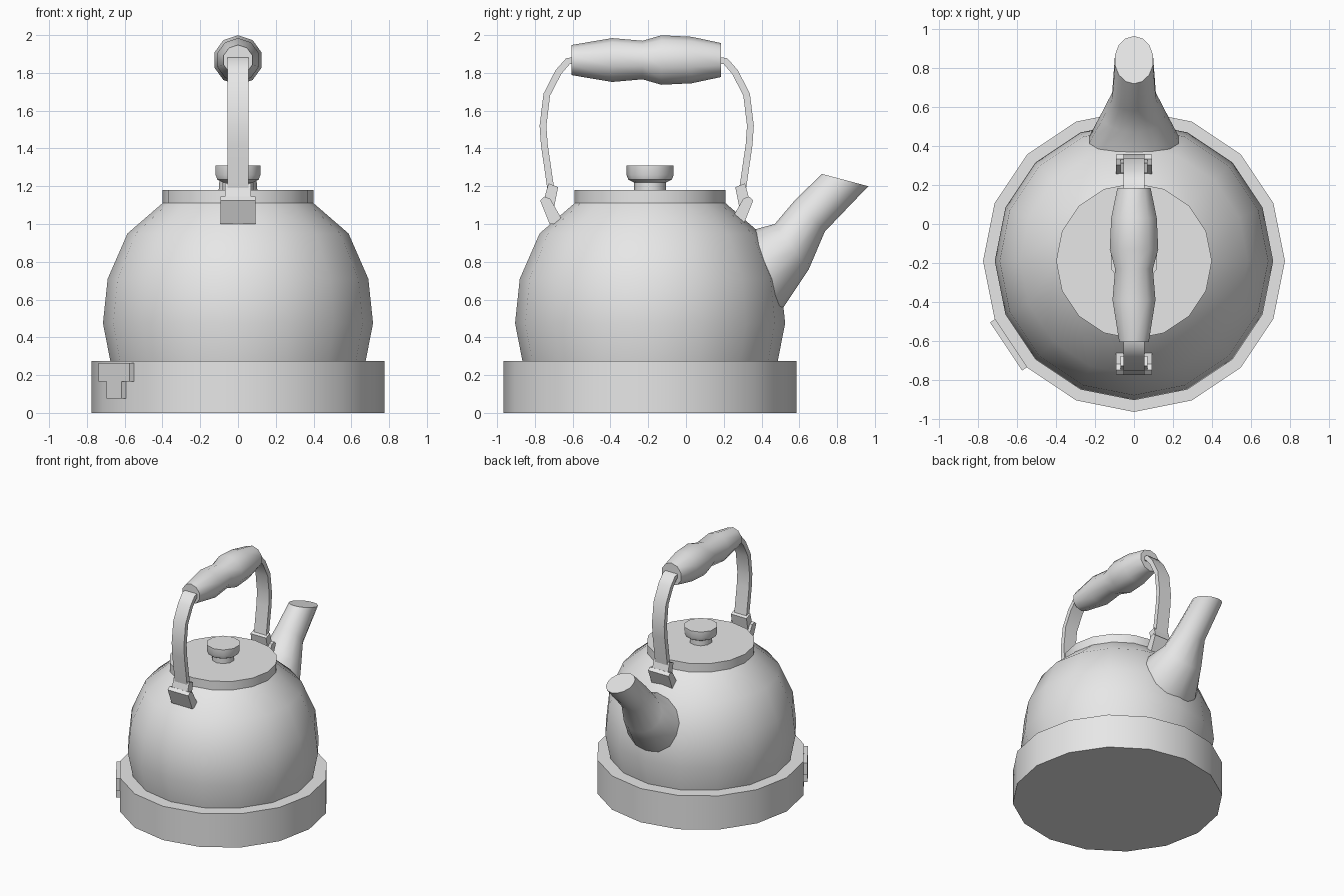
import bpy, bmesh
from math import sin, cos, pi, radians
from mathutils import Vector

cube = bpy.data.objects.get("Cube")
if cube:
    bpy.data.objects.remove(cube, do_unlink=True)

grey = bpy.data.materials.new("plain grey")
grey.use_nodes = True
colour = (0.8, 0.8, 0.8, 1)
grey.diffuse_color = colour
grey.node_tree.nodes["Principled BSDF"].inputs["Base Color"].default_value = colour

AXIS_Y = -0.19      # centre of the body
HANDLE_Y = -0.208   # mirror plane of the handle


def loft(name, rings):
    """Skin a list of equal-length point rings and cap both ends."""
    bm = bmesh.new()
    loops = [[bm.verts.new(p) for p in ring] for ring in rings]
    n = len(loops[0])
    for a, b in zip(loops, loops[1:]):
        for i in range(n):
            j = (i + 1) % n
            bm.faces.new((a[i], a[j], b[j], b[i]))
    bm.faces.new(loops[0])
    bm.faces.new(loops[-1])
    bmesh.ops.recalc_face_normals(bm, faces=bm.faces)
    mesh = bpy.data.meshes.new(name)
    bm.to_mesh(mesh)
    bm.free()
    mesh.materials.append(grey)
    obj = bpy.data.objects.new(name, mesh)
    bpy.context.collection.objects.link(obj)
    bpy.ops.object.select_all(action="DESELECT")
    obj.select_set(True)
    bpy.context.view_layer.objects.active = obj
    bpy.ops.object.shade_smooth_by_angle(angle=radians(40))
    return obj


def ellipse(centre, u, v, sides):
    return [centre + u * cos(2 * pi * i / sides) + v * sin(2 * pi * i / sides)
            for i in range(sides)]


def lathe(name, profile, sides):
    """Turn (radius, height) pairs about the body axis."""
    loft(name, [ellipse(Vector((0, AXIS_Y, z)), Vector((0, r, 0)),
                        Vector((r, 0, 0)), sides) for r, z in profile])


def side_prism(name, outline, half_width):
    """Extrude a (y, z) outline across x."""
    loft(name, [[(x, y, z) for y, z in outline] for x in (-half_width, half_width)])


# Base, body and lid knob
lathe("base", [(0.775, 0), (0.775, 0.275)], 16)
lathe("body", [(0.675, 0.27), (0.715, 0.475), (0.69, 0.71), (0.585, 0.95),
               (0.4, 1.11), (0.4, 1.18)], 16)
lathe("lid_knob", [(0.085, 1.17), (0.085, 1.22), (0.115, 1.235),
                   (0.125, 1.26), (0.125, 1.31)], 10)

# Spout: upper edge, lower edge and half width of each section
sections = [((0.28, 0.92), (0.43, 0.5), 0.24), ((0.36, 0.97), (0.51, 0.55), 0.235),
            ((0.47, 1.0), (0.65, 0.76), 0.165), ((0.58, 1.13), (0.735, 0.96), 0.115),
            ((0.72, 1.265), (0.965, 1.2), 0.1)]
rings = []
for top, bottom, width in sections:
    a, b = Vector((0, *top)), Vector((0, *bottom))
    rings.append(ellipse((a + b) / 2, (a - b) / 2, Vector((width, 0, 0)), 14))
loft("spout", rings)

# Handle grip
grip = [(-0.605, 0.08), (-0.39, 0.116), (-0.23, 0.102), (-0.13, 0.131),
        (0.03, 0.123), (0.185, 0.09)]
loft("handle_grip", [ellipse(Vector((0, y, 1.868)), Vector((0, 0, r)),
                             Vector((r, 0, 0)), 10) for y, r in grip])

# Handle strips, clasps and mounts, mirrored front to back
strip = [(-0.58, 1.868), (-0.625, 1.862), (-0.675, 1.805), (-0.737, 1.685),
         (-0.757, 1.52), (-0.75, 1.42), (-0.715, 1.18)]
clasp = [(-0.728, 1.215), (-0.677, 1.195), (-0.7, 1.08), (-0.76, 1.1)]
mount = [(-0.772, 1.125), (-0.75, 1.145), (-0.72, 1.135), (-0.66, 1.03), (-0.7, 1.0), (-0.722, 1.0)]
for side, sign in (("front", 1), ("back", -1)):
    def flip(points):
        return [(HANDLE_Y + sign * (y - HANDLE_Y), z) for y, z in points]
    path = [Vector((0, y, z)) for y, z in flip(strip)]
    rings = []
    for i, p in enumerate(path):
        along = path[min(i + 1, len(path) - 1)] - path[max(i - 1, 0)]
        across = along.normalized().cross(Vector((1, 0, 0))) * 0.018
        wide = Vector((0.055, 0, 0))
        rings.append([p - wide - across, p + wide - across,
                      p + wide + across, p - wide + across])
    loft(side + "_handle_strip", rings)
    side_prism(side + "_handle_clasp", flip(clasp), 0.07)
    side_prism(side + "_handle_mount", flip(mount), 0.093)

# T-shaped switch plate on one facet of the base
angle = radians(213.75)
normal = Vector((cos(angle), sin(angle), 0))
tangent = Vector((-sin(angle), cos(angle), 0))
half = [(0.148, 0.265), (0.148, 0.165), (0.072, 0.165), (0.072, 0.075)]
outline = half + [(-s, z) for s, z in reversed(half)]
loft("switch", [[Vector((0, AXIS_Y, z)) + normal * d + tangent * s for s, z in outline]
                for d in (0.74, 0.79)])
